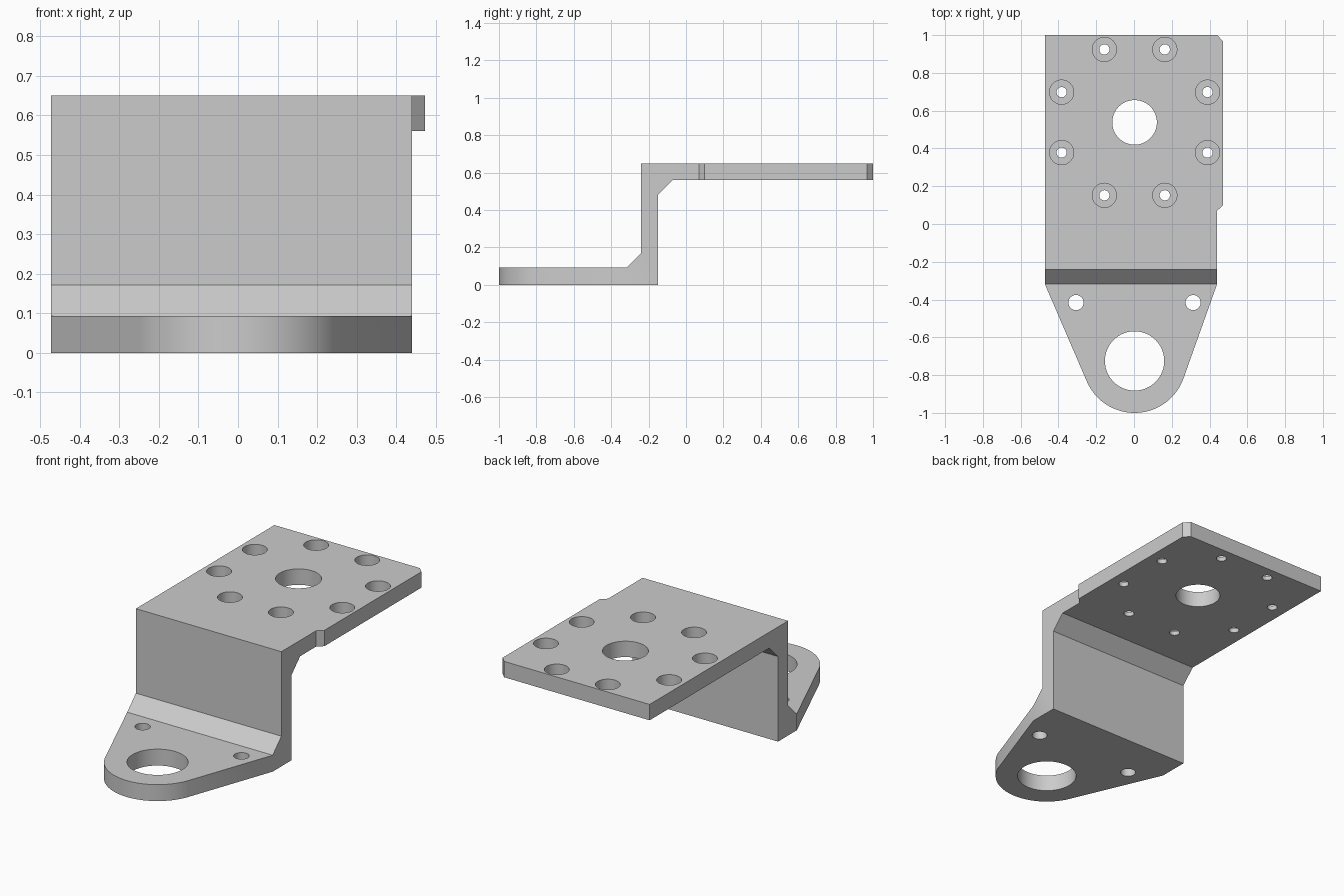
import bpy, bmesh, math
from mathutils import Vector

if "Cube" in bpy.data.objects:
    bpy.data.objects.remove(bpy.data.objects["Cube"])

metal = bpy.data.materials.new("plain grey metal")
metal.use_nodes = True
grey = (0.6, 0.6, 0.6, 1)
metal.diffuse_color = grey
metal.node_tree.nodes["Principled BSDF"].inputs["Base Color"].default_value = grey


def add_prism(bm, points, offset):
    """Closed prism from an outline of 3D points."""
    face = bm.faces.new([bm.verts.new(p) for p in points])
    top = bmesh.ops.extrude_face_region(bm, geom=[face])["geom"]
    moved = [v for v in top if isinstance(v, bmesh.types.BMVert)]
    bmesh.ops.translate(bm, verts=moved, vec=offset)


def make_object(name, bm):
    bmesh.ops.recalc_face_normals(bm, faces=bm.faces)
    mesh = bpy.data.meshes.new(name)
    bm.to_mesh(mesh)
    bm.free()
    mesh.materials.append(metal)
    obj = bpy.data.objects.new(name, mesh)
    bpy.context.collection.objects.link(obj)
    return obj


def circle(cx, cy, r, z, count=64):
    return [(cx + r * math.cos(a), cy + r * math.sin(a), z)
            for a in (math.tau * i / count for i in range(count))]


def boolean(obj, cutter, operation):
    cutter.hide_render = True
    mod = obj.modifiers.new(cutter.name, "BOOLEAN")
    mod.operation, mod.object, mod.solver = operation, cutter, "EXACT"
    bpy.ops.object.modifier_apply(modifier=mod.name)
    bpy.data.objects.remove(cutter)


# Stepped side profile (y, z): low flange, upright web, high flange, braced corners
THICK, TOP = 0.093, 0.65
UNDER = TOP - 0.09
profile = [(-1.2, 0), (-0.15, 0), (-0.15, 0.482), (-0.072, UNDER), (1.2, UNDER),
           (1.2, TOP), (-0.24, TOP), (-0.24, 0.171), (-0.318, THICK), (-1.2, THICK)]
bm = bmesh.new()
add_prism(bm, [(-1, y, z) for y, z in profile], (2, 0, 0))
bracket = make_object("stepped_bracket", bm)
bpy.context.view_layer.objects.active = bracket
bracket.select_set(True)

# Plan outline: rounded nose with tangent sides, stepped right edge
MID, NOSE_Y, NOSE_R = 0.003, -0.725, 0.275
LEFT, RIGHT, EDGE, TAPER_Y = -0.472, 0.44, 0.472, -0.318


def tangent_angle(x, side):
    d = Vector((x - MID, TAPER_Y - NOSE_Y))
    return math.atan2(d.y, d.x) + side * math.acos(NOSE_R / d.length)


start = tangent_angle(LEFT, 1)
end = tangent_angle(RIGHT, -1) + math.tau
steps = 40
outline = [(LEFT, 1), (LEFT, TAPER_Y)]
for i in range(steps + 1):
    a = start + (end - start) * i / steps
    outline.append((MID + NOSE_R * math.cos(a), NOSE_Y + NOSE_R * math.sin(a)))
outline += [(RIGHT, TAPER_Y), (RIGHT, 0.07), (EDGE, 0.1), (EDGE, 0.968), (RIGHT, 1)]
bm = bmesh.new()
add_prism(bm, [(x, y, -0.5) for x, y in outline], (0, 0, 2))
boolean(bracket, make_object("plan_cutter", bm), "INTERSECT")

# Through holes: nose bore, two dowel holes, plate bore and ring of bolt holes
RING_Y, RING_R = 0.538, 0.418
bolts = [(MID + RING_R * math.cos(a), RING_Y + RING_R * math.sin(a))
         for a in (math.radians(22.5 + 45 * i) for i in range(8))]
holes = [(MID, NOSE_Y, 0.157), (MID, RING_Y, 0.118)]
holes += [(MID + s * 0.31, -0.416, 0.04) for s in (-1, 1)]
holes += [(x, y, 0.027) for x, y in bolts]
bm = bmesh.new()
for x, y, r in holes:
    add_prism(bm, circle(x, y, r, -0.5), (0, 0, 2))
boolean(bracket, make_object("hole_cutter", bm), "DIFFERENCE")

# Counterbores over the bolt holes
bm = bmesh.new()
for x, y in bolts:
    add_prism(bm, circle(x, y, 0.064, TOP - 0.065), (0, 0, 0.5))
boolean(bracket, make_object("counterbore_cutter", bm), "DIFFERENCE")

bpy.ops.object.shade_smooth_by_angle(angle=math.radians(20))
